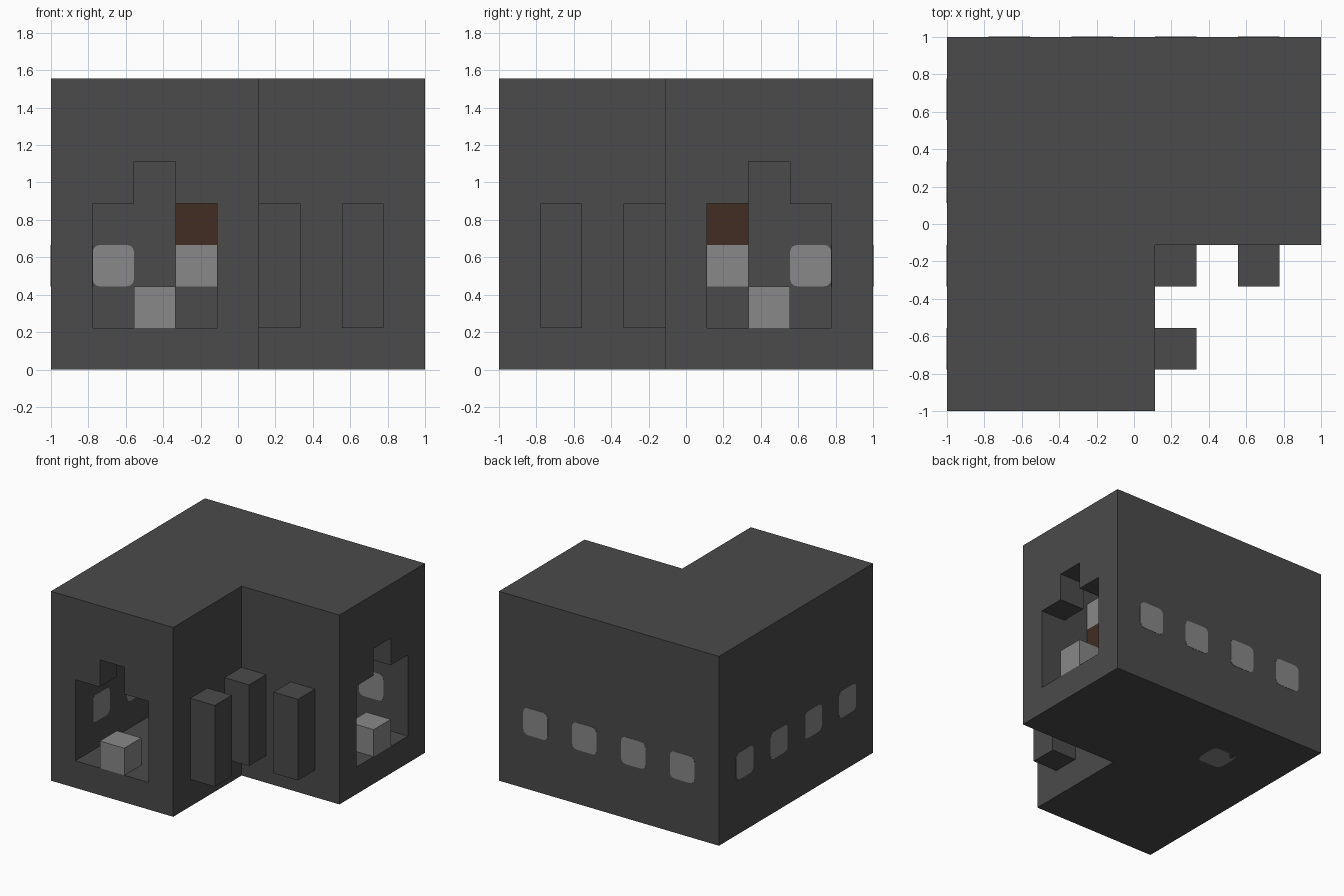
import bpy
import bmesh
from mathutils import Vector

cube = bpy.data.objects.get("Cube")
if cube:
    bpy.data.objects.remove(cube, do_unlink=True)

U = 2 / 9          # one building block
PROUD = 0.01       # how far inset panels stand out, in blocks


def material(name, rgb):
    mat = bpy.data.materials.new(name)
    mat.use_nodes = True
    colour = (*rgb, 1)
    mat.diffuse_color = colour
    mat.node_tree.nodes["Principled BSDF"].inputs["Base Color"].default_value = colour
    return mat


DARK = material("dark grey", (0.069, 0.069, 0.069))
LIGHT = material("light grey", (0.246, 0.246, 0.246))
BROWN = material("dark brown", (0.054, 0.026, 0.017))


def place(p):
    """Block coordinates to model coordinates."""
    return Vector((p[0] * U - 1, p[1] * U - 1, p[2] * U))


def finish(bm, name, mat):
    bmesh.ops.recalc_face_normals(bm, faces=bm.faces)
    mesh = bpy.data.meshes.new(name)
    bm.to_mesh(mesh)
    bm.free()
    mesh.materials.append(mat)
    obj = bpy.data.objects.new(name, mesh)
    bpy.context.collection.objects.link(obj)
    return obj


def prism(name, outline, low, high, mat=DARK):
    """Extrude a plan outline between two heights."""
    bm = bmesh.new()
    face = bm.faces.new([bm.verts.new(place((x, y, low))) for x, y in outline])
    top = bmesh.ops.extrude_face_region(bm, geom=[face])["geom"]
    verts = [v for v in top if isinstance(v, bmesh.types.BMVert)]
    bmesh.ops.translate(bm, verts=verts, vec=(0, 0, (high - low) * U))
    return finish(bm, name, mat)


def block(name, x, y, z, size=(1, 1, 1), mat=DARK):
    w, d, h = size
    return prism(name, [(x, y), (x + w, y), (x + w, y + d), (x, y + d)], z, z + h, mat)


def panel(name, cell, axis):
    """Rounded block set through a wall or floor along the given axis."""
    bm = bmesh.new()
    bmesh.ops.create_cube(bm, size=U)
    along = [e for e in bm.edges
             if abs((e.verts[0].co - e.verts[1].co)[axis]) > U / 2]
    bmesh.ops.bevel(bm, geom=along, offset=0.18 * U, segments=3,
                    profile=0.5, affect='EDGES')
    centre = place([c + 0.5 for c in cell])
    for v in bm.verts:
        v.co[axis] *= 1 + 2 * PROUD
        v.co += centre
    return finish(bm, name, LIGHT)


def twin(x, y, w=1, d=1):
    """Matching position in the other wing, mirrored across the diagonal."""
    return 9 - y - d, 9 - x - w, d, w


# Floor, roof and the two wall runs of the L-shaped building
plan = [(0, 0), (5, 0), (5, 4), (9, 4), (9, 9), (0, 9)]
prism("floor", plan, 0, 1)
prism("roof", plan, 6, 7)
prism("outer_wall", [(0, 0), (1, 0), (1, 8), (9, 8), (9, 9), (0, 9)], 1, 6)
prism("inner_wall", [(4, 0), (5, 0), (5, 4), (9, 4), (9, 5), (4, 5)], 1, 6)

# Parts that repeat in both wings: name, x, y, z, width, depth, height, colour
wing_parts = [
    ("lintel_top", 1, 0, 5, 3, 1, 1, DARK),
    ("lintel_shoulder_a", 1, 0, 4, 1, 1, 1, DARK),
    ("lintel_shoulder_b", 3, 0, 4, 1, 1, 1, DARK),
    ("doorway_block", 2, 0, 1, 1, 1, 1, LIGHT),
    ("post_base", 3, 2, 1, 1, 1, 1, DARK),
    ("post_body", 3, 2, 2, 1, 1, 1, LIGHT),
    ("post_band", 3, 2, 3, 1, 1, 1, BROWN),
    ("post_top", 3, 2, 4, 1, 1, 1, LIGHT),
    ("courtyard_pillar", 5, 1, 1, 1, 1, 3, DARK),
]
for name, x, y, z, w, d, h, mat in wing_parts:
    block("front_" + name, x, y, z, (w, d, h), mat)
    tx, ty, tw, td = twin(x, y, w, d)
    block("side_" + name, tx, ty, z, (tw, td, h), mat)

# Pillar in the inside corner of the courtyard
block("corner_pillar", 5, 3, 1, (1, 1, 3))

# Windows along the two outer walls, and the lamp in the floor
for i in (1, 3, 5, 7):
    panel("back_window", (i, 8, 2), 1)
    panel("right_window", (0, i, 2), 0)
panel("floor_lamp", (2, 6, 0), 2)

# Stand the whole model exactly on the ground
for obj in bpy.data.objects:
    if obj.name.startswith("floor_lamp"):
        obj.location.z = PROUD * U
